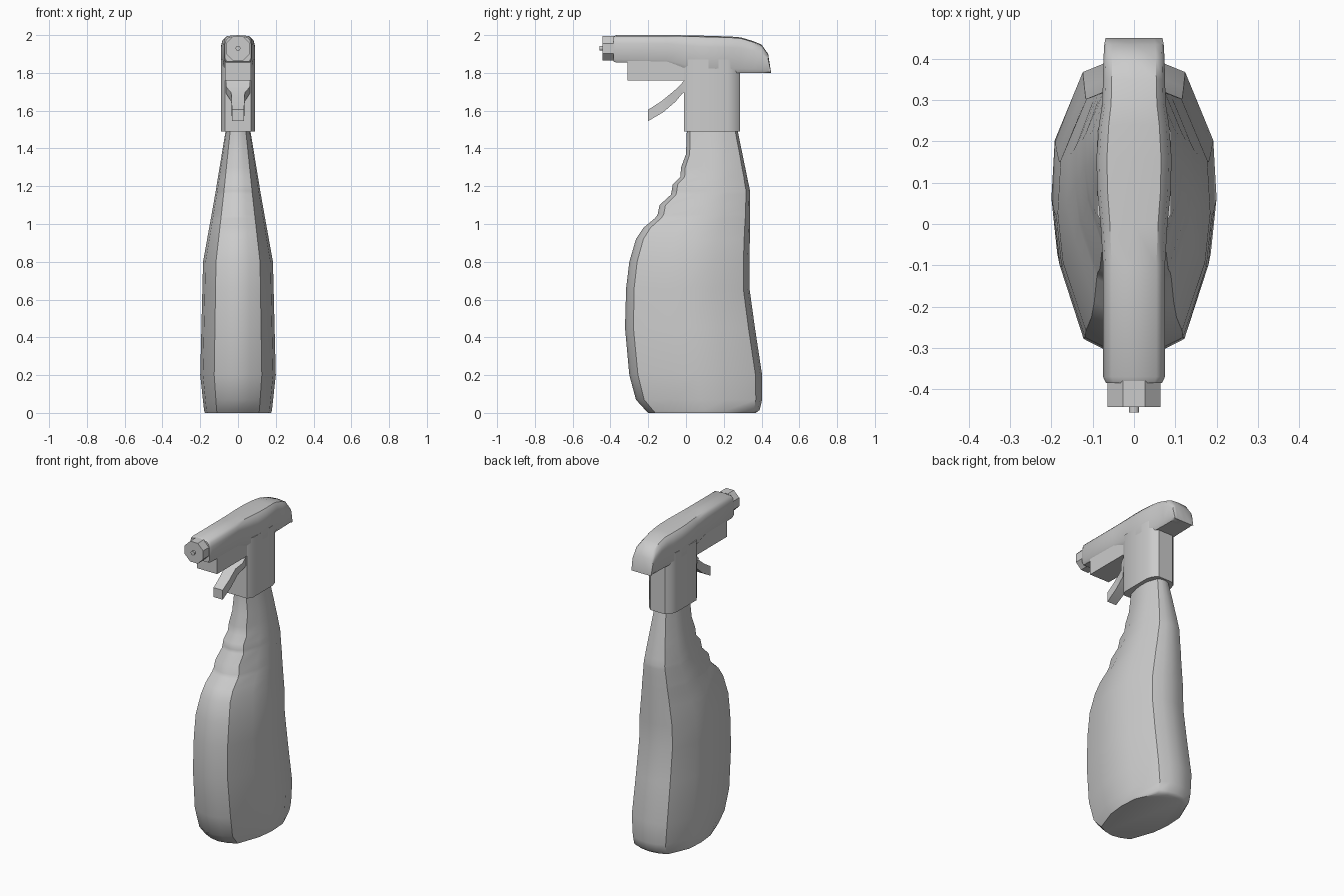
import bpy, bmesh, math

if "Cube" in bpy.data.objects:
    bpy.data.objects.remove(bpy.data.objects["Cube"])


def loft(name, rings, angle=40):
    """Skin a list of equal-length closed rings, cap the ends."""
    bm = bmesh.new()
    loops = [[bm.verts.new(p) for p in ring] for ring in rings]
    n = len(loops[0])
    for a, b in zip(loops, loops[1:]):
        for i in range(n):
            j = (i + 1) % n
            bm.faces.new((a[i], a[j], b[j], b[i]))
    bm.faces.new(loops[0])
    bm.faces.new(loops[-1])
    bmesh.ops.recalc_face_normals(bm, faces=bm.faces)
    me = bpy.data.meshes.new(name)
    bm.to_mesh(me)
    bm.free()
    me.shade_smooth()
    me.set_sharp_from_angle(angle=math.radians(angle))
    ob = bpy.data.objects.new(name, me)
    bpy.context.collection.objects.link(ob)
    return ob


def mirrored(half):
    """Close a half outline (u >= 0, first and last on the axis if u == 0)."""
    return half + [(-u, v) for u, v in reversed(half) if u > 0]


def at(z, table):
    """Linear lookup in a short profile table."""
    for (z0, a), (z1, b) in zip(table, table[1:]):
        if z <= z1:
            return a + (b - a) * (z - z0) / (z1 - z0)
    return table[-1][1]


# Bottle: side profile with finger grips, swept through a rounded section
front = [(0, -.20), (.015, -.215), (.07, -.265), (.2, -.30), (.45, -.323), (.66, -.317),
         (.8, -.30), (.92, -.265), (.98, -.225), (1.03, -.165), (1.05, -.15), (1.10, -.14),
         (1.155, -.08), (1.175, -.076), (1.21, -.07), (1.25, -.03), (1.30, -.026),
         (1.37, 0), (1.51, .005)]
back = [(0, .37), (.015, .39), (.1, .41), (.2, .403), (.45, .365), (.68, .333),
        (.92, .338), (1.17, .34), (1.51, .27)]
width = [(0, .175), (.015, .18), (.2, .20), (.8, .185), (1.15, .122), (1.51, .063)]
section = mirrored([(0, -1), (.32, -.96), (.63, -.87), (.93, -.35), (1, .03),
                    (.96, .43), (.62, .9), (.32, .97), (0, 1)])
rings = []
for z, f in front:
    b, w = at(z, back), at(z, width)
    rings.append([(u * w, (f + b) / 2 + v * (b - f) / 2, z) for u, v in section])
loft("bottle", rings)

# Sprayer head: barrel flowing into the rear overhang (y, half width, bottom, top)
stations = [(-.385, .068, 1.86, 1.992), (-.37, .075, 1.855, 2.0), (-.1, .075, 1.85, 2.0),
            (0, .081, 1.82, 1.999), (.08, .089, 1.8, 1.997), (.16, .091, 1.8, 1.995),
            (.24, .085, 1.8, 1.992), (.29, .077, 1.8, 1.988), (.35, .075, 1.8, 1.97),
            (.40, .074, 1.8, 1.95), (.435, .072, 1.8, 1.90), (.45, .069, 1.8, 1.803)]
shell = mirrored([(0, 0), (.85, 0), (1, .12), (1, .7), (.92, .87), (.72, .97), (0, 1)])
loft("sprayer_head", [[(u * w, y, lo + v * (hi - lo)) for u, v in shell]
                      for y, w, lo, hi in stations])

# Stem collar under the head
collar = mirrored([(.07, -.01), (.09, .025), (.09, .22), (.078, .26), (.05, .285)])
loft("stem_collar", [[(x, y, z) for x, y in collar] for z in (1.49, 1.87)])

# Pump housing below the barrel
box = [(-1, -.31), (1, -.31), (1, .02), (-1, .02)]
loft("pump_housing", [[(s * .07, y, z) for s, y in box] for z in (1.76, 1.9)])

# Trigger: curved bar, wide at the pivot (half width, outer y/z, inner y/z)
bar = [(.064, -.005, 1.765, .01, 1.71), (.062, -.04, 1.725, -.02, 1.69),
       (.036, -.075, 1.695, -.055, 1.648), (.034, -.13, 1.65, -.12, 1.592),
       (.032, -.20, 1.605, -.20, 1.545)]
loft("trigger", [[(-w, y0, z0), (w, y0, z0), (w, y1, z1), (-w, y1, z1)]
                 for w, y0, z0, y1, z1 in bar], 30)


# Octagonal nozzle cap and its round tip
def disc(r, y, n):
    return [(r * math.cos(math.tau * (i + .5) / n), y,
             1.93 + r * math.sin(math.tau * (i + .5) / n)) for i in range(n)]


loft("nozzle_cap", [disc(.07, -.38, 8), disc(.07, -.443, 8)], 30)
loft("nozzle_tip", [disc(.013, -.44, 12), disc(.013, -.457, 12)])
